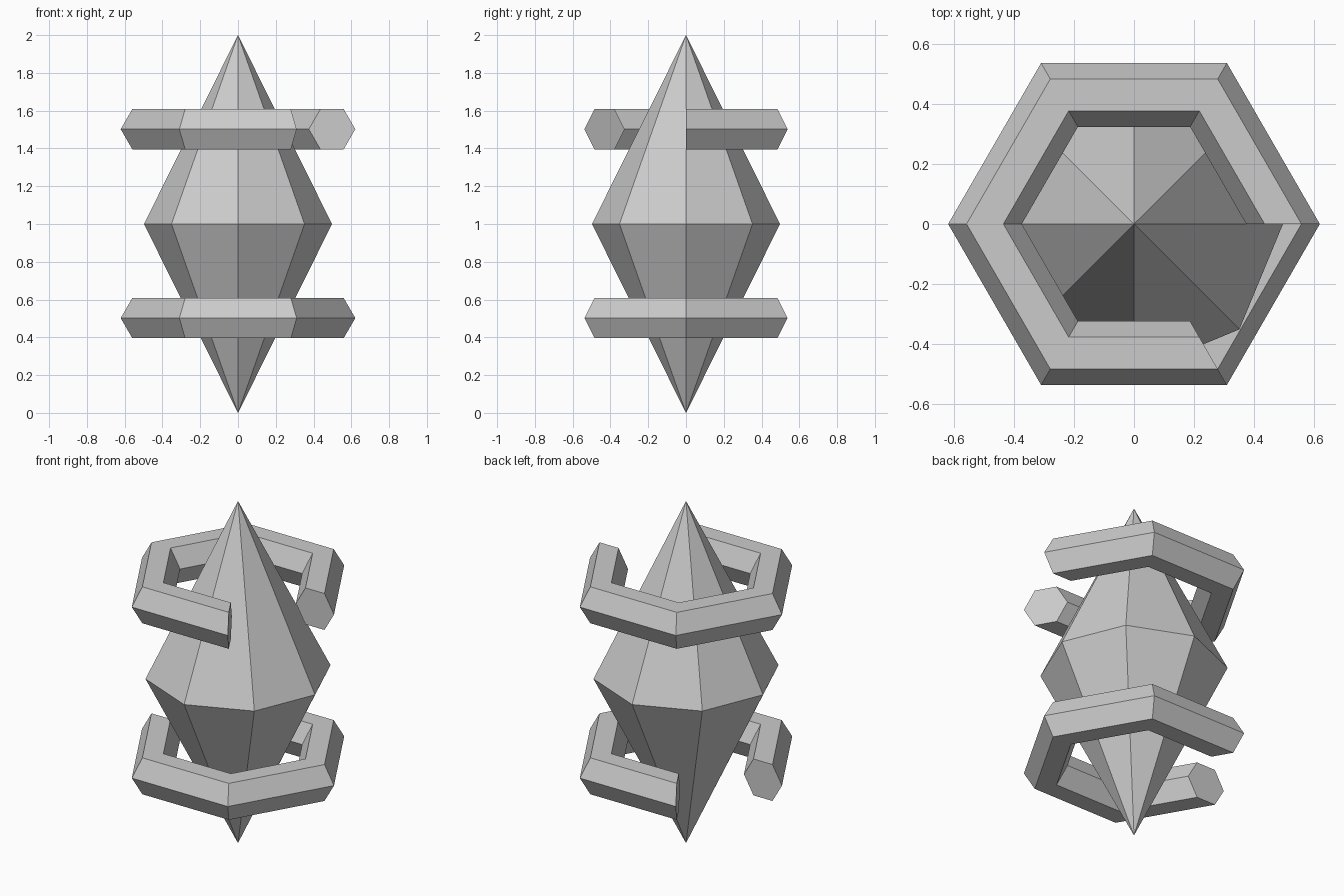
import bpy, bmesh
from math import sin, cos, radians

if "Cube" in bpy.data.objects:
    bpy.data.objects.remove(bpy.data.objects["Cube"])


def add_object(name, bm):
    bmesh.ops.recalc_face_normals(bm, faces=bm.faces)
    mesh = bpy.data.meshes.new(name)
    bm.to_mesh(mesh)
    bm.free()
    obj = bpy.data.objects.new(name, mesh)
    bpy.context.collection.objects.link(obj)
    return obj


def polygon_loop(bm, sides, point):
    return [bm.verts.new(point(radians(360 * i / sides))) for i in range(sides)]


def crystal(name, radius, height):
    """Eight-sided double pyramid."""
    bm = bmesh.new()
    belt = polygon_loop(bm, 8, lambda a: (radius * cos(a), radius * sin(a), height / 2))
    for z in (0, height):
        tip = bm.verts.new((0, 0, z))
        for i in range(8):
            bm.faces.new((belt[i], belt[(i + 1) % 8], tip))
    return add_object(name, bm)


def open_ring(name, z, start, major=0.498, minor=0.123):
    """Five of the six sides of a hexagonal ring, with capped ends."""
    bm = bmesh.new()
    loops = []
    for k in range(6):
        t = radians(start + 60 * k)
        loops.append(polygon_loop(bm, 6, lambda a: (
            (major + minor * cos(a)) * cos(t),
            (major + minor * cos(a)) * sin(t),
            z + minor * sin(a))))
    for a, b in zip(loops, loops[1:]):
        for i in range(6):
            j = (i + 1) % 6
            bm.faces.new((a[i], a[j], b[j], b[i]))
    bm.faces.new(loops[0])
    bm.faces.new(loops[-1])
    return add_object(name, bm)


# Central crystal
crystal("crystal", 0.498, 2.0)

# Rings open on opposite sides: front right above, back left below
open_ring("upper_ring", 1.502, 0)
open_ring("lower_ring", 0.502, 180)
